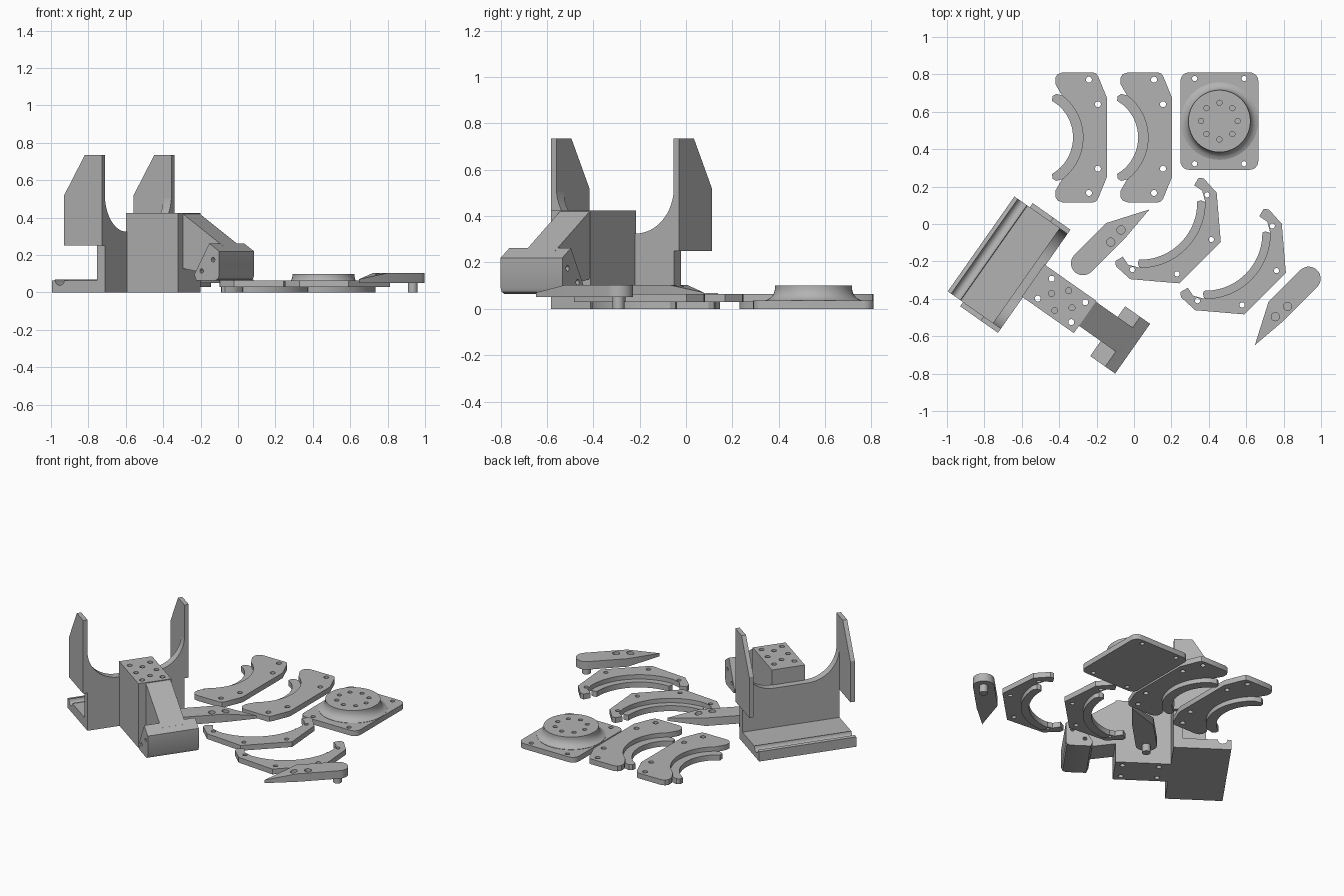
import bpy, bmesh, math
from mathutils import Matrix, Vector

if "Cube" in bpy.data.objects:
    bpy.data.objects.remove(bpy.data.objects["Cube"])

gray = bpy.data.materials.new("plain_gray")
gray.diffuse_color = (0.45, 0.45, 0.45, 1)
gray.use_nodes = True
gray.node_tree.nodes["Principled BSDF"].inputs["Base Color"].default_value = gray.diffuse_color
IDENT = Matrix.Identity(4)


def place(x, y, deg=0.0, mirror=False):
    m = Matrix.Translation((x, y, 0)) @ Matrix.Rotation(math.radians(deg), 4, 'Z')
    return m @ Matrix.Diagonal((1, -1, 1, 1)) if mirror else m


def arc(cx, cy, r, a0, a1, n=16):
    return [(cx + r * math.cos(math.radians(a0 + (a1 - a0) * i / n)),
             cy + r * math.sin(math.radians(a0 + (a1 - a0) * i / n))) for i in range(n + 1)]


def add_prism(bm, pts, h0, h1, axis='Z', m=IDENT):
    """Extrude a 2D outline from h0 to h1 along an axis."""
    def to3(p, h):
        a, b = p
        return m @ Vector({'Z': (a, b, h), 'Y': (a, h, b), 'X': (h, a, b)}[axis])
    low = [bm.verts.new(to3(p, h0)) for p in pts]
    top = [bm.verts.new(to3(p, h1)) for p in pts]
    n = len(pts)
    bm.faces.new(low)
    bm.faces.new(top)
    for i in range(n):
        bm.faces.new((low[i], low[(i + 1) % n], top[(i + 1) % n], top[i]))


def make(name, bm):
    bmesh.ops.recalc_face_normals(bm, faces=bm.faces[:])
    me = bpy.data.meshes.new(name)
    bm.to_mesh(me)
    bm.free()
    me.materials.append(gray)
    ob = bpy.data.objects.new(name, me)
    bpy.context.collection.objects.link(ob)
    return ob


def prism(name, pts, h0, h1, axis='Z', m=IDENT):
    bm = bmesh.new()
    add_prism(bm, pts, h0, h1, axis, m)
    return make(name, bm)


def drill(ob, holes, r, h0, h1, axis='Z', m=IDENT):
    """Cut round holes along an axis."""
    bm = bmesh.new()
    for a, b in holes:
        add_prism(bm, arc(a, b, r, 0, 360, 16)[:-1], h0, h1, axis, m)
    cutter = make("hole_cutter", bm)
    cutter.hide_render = True
    mod = ob.modifiers.new("holes", 'BOOLEAN')
    mod.operation, mod.solver, mod.object = 'DIFFERENCE', 'EXACT', cutter
    dg = bpy.context.evaluated_depsgraph_get()
    me = bpy.data.meshes.new_from_object(ob.evaluated_get(dg))
    ob.modifiers.clear()
    ob.data = me
    bpy.data.objects.remove(cutter)


# --- Large bracket: local X runs toward the arm, local Y along the wall
B = place(-0.8175, -0.1065, -35.1)
foot = [(0, 0), (0.32, 0), (0.32, 0.065), (0.085, 0.065)]
foot += arc(0.052, 0.068, 0.03, 0, -180, 10) + [(0.015, 0.065), (0, 0.065)]
prism("bracket_foot", foot, -0.31, 0.31, 'Y', B)
saddle = [(-0.31, 0), (0.31, 0)] + arc(0.11, 0.525, 0.2, 0, -90) + arc(-0.11, 0.525, 0.2, -90, -180)
prism("saddle_wall", saddle, 0.295, 0.347, 'X', B)
cheek = [(0.10, 0.25), (0.347, 0.25), (0.347, 0.735), (0.235, 0.735), (0.10, 0.52)]
for name, s in (("cheek_left", -1), ("cheek_right", 1)):
    prism(name, cheek, s * 0.309, s * 0.337, 'Y', B)

# Mounting block with bolt holes
block = prism("mounting_block", [(0.34, -0.105), (0.68, -0.105), (0.68, 0.105), (0.34, 0.105)],
              0, 0.425, 'Z', B)
drill(block, [(v, u) for v in (0.416, 0.635) for u in (-0.065, 0.065)], 0.016, -0.1, 0.6, 'Z', B)
drill(block, [(0.527, 0.065), (0.527, -0.065), (0.46, 0), (0.594, 0)], 0.016, 0.36, 0.6, 'Z', B)

# Sloping arm and its cross bar
prism("sloping_arm", [(0.67, 0.13), (0.84, 0.10), (0.95, 0.15), (0.95, 0.243), (0.68, 0.42), (0.67, 0.42)],
      -0.057, 0.10, 'Y', B)
bar = prism("cross_bar", [(0.822, 0.095), (0.92, 0.262), (0.985, 0.22), (0.985, 0.09),
                          (0.977, 0.073), (0.96, 0.065), (0.835, 0.065)], -0.155, 0.17, 'Y', B)
drill(bar, [(0.87, 0.115), (0.945, 0.175)], 0.012, -0.3, 0.3, 'Y', B)

# --- Turntable plate with a flared disc
PX, PY = 0.4565, 0.55
corners = []
for sx, sy, a in ((1, 1, 0), (-1, 1, 90), (-1, -1, 180), (1, -1, 270)):
    corners += arc(PX + sx * 0.163, PY + sy * 0.215, 0.045, a, a + 90, 6)
base = prism("turntable_plate", corners, 0, 0.035)
drill(base, [(PX + sx * 0.132, PY + sy * 0.228) for sx in (-1, 1) for sy in (-1, 1)], 0.014, -0.1, 0.2)
bm = bmesh.new()
rings = []
for r, z in ((0.207, 0.03), (0.207, 0.037), (0.192, 0.043), (0.18, 0.053), (0.171, 0.067),
             (0.166, 0.085), (0.166, 0.1)):
    rings.append([bm.verts.new((x, y, z)) for x, y in arc(PX, PY, r, 0, 360, 48)[:-1]])
for a, b in zip(rings, rings[1:]):
    for i in range(48):
        j = (i + 1) % 48
        bm.faces.new((a[i], a[j], b[j], b[i]))
bm.faces.new(rings[0])
bm.faces.new(rings[-1])
disc = make("turntable_disc", bm)
drill(disc, arc(PX, PY, 0.098, 0, 360, 8)[:-1], 0.014, 0.06, 0.2)


def crescent(r_in, r_out, half, tip):
    """Thin ring segment with tapered round tips."""
    rm = (r_in + r_out) / 2
    pol = lambda r, a: (r * math.cos(math.radians(a)), r * math.sin(math.radians(a)))
    return (arc(0, 0, r_out, -half, half, 24)
            + [pol(rm + 0.012, half + tip * 0.8), pol(rm - 0.008, half + tip), pol(r_in, half + tip * 0.8)]
            + arc(0, 0, r_in, half, -half, 24)
            + [pol(r_in, -half - tip * 0.8), pol(rm - 0.008, -half - tip), pol(rm + 0.012, -half - tip * 0.8)])


def mirrored(half):
    return [(x, -y) for x, y in reversed(half)] + half


# --- Two straight-backed jaw plates, each on a lower crescent lip
jaw = mirrored([(0.409, 0.21), (0.362, 0.325), (0.35, 0.342), (0.335, 0.347), (0.17, 0.347),
                (0.145, 0.338), (0.132, 0.318), (0.133, 0.285), (0.15, 0.255)])
jaw += arc(0, 0, 0.28, 53, -53, 24)
for i in range(2):
    M = place(-0.553 + 0.348 * i, 0.463)
    ob = prism(f"jaw_plate_{i + 1}", jaw, 0.03, 0.065, 'Z', M)
    drill(ob, [(0.312, 0.309), (0.36, 0.177), (0.36, -0.167), (0.312, -0.297)], 0.016, -0.1, 0.2, 'Z', M)
    prism(f"jaw_lip_{i + 1}", crescent(0.227, 0.288, 50, 12), 0, 0.036, 'Z', M)

# --- Two curved finger plates, each on a lower crescent lip
finger = mirrored([(0.454, 0.157), (0.253, 0.327), (0.15, 0.332), (0.128, 0.315), (0.14, 0.27), (0.19, 0.28)])
finger += arc(0, 0, 0.348, 46, -46, 24)
for i in range(2):
    M = place(0.032 + 0.348 * i, 0.115 - 0.166 * i, -45)
    ob = prism(f"finger_plate_{i + 1}", finger, 0.03, 0.065, 'Z', M)
    drill(ob, [(0.225, 0.283), (0.41, 0.13), (0.41, -0.13), (0.225, -0.283)], 0.014, -0.1, 0.2, 'Z', M)
    prism(f"finger_lip_{i + 1}", crescent(0.306, 0.356, 42, 5), 0, 0.036, 'Z', M)

# --- Two pointed levers with a round pin underneath
lever = arc(0, 0, 0.064, 90, 270, 14) + [(0.26, -0.064), (0.455, -0.048), (0.24, 0.064)]
for i, M in enumerate((place(-0.273, -0.21, 45), place(0.934, -0.292, 225, True))):
    ob = prism(f"pointed_lever_{i + 1}", lever, 0.05, 0.103, 'Z', M)
    inv = M.inverted()
    for v in ob.data.vertices:      # thin the tip
        if (inv @ v.co).x > 0.4 and v.co.z > 0.08:
            v.co.z = 0.07
    drill(ob, [(0.185, -0.025), (0.27, -0.018)], 0.022, 0.075, 0.2, 'Z', M)
    prism(f"lever_pin_{i + 1}", arc(0, 0, 0.026, 0, 360, 24)[:-1], 0, 0.055, 'Z', M)

# Smooth the curved walls, keep the edges crisp
for ob in bpy.context.scene.objects:
    ob.select_set(True)
    bpy.context.view_layer.objects.active = ob
bpy.ops.object.shade_smooth_by_angle(angle=math.radians(30))
